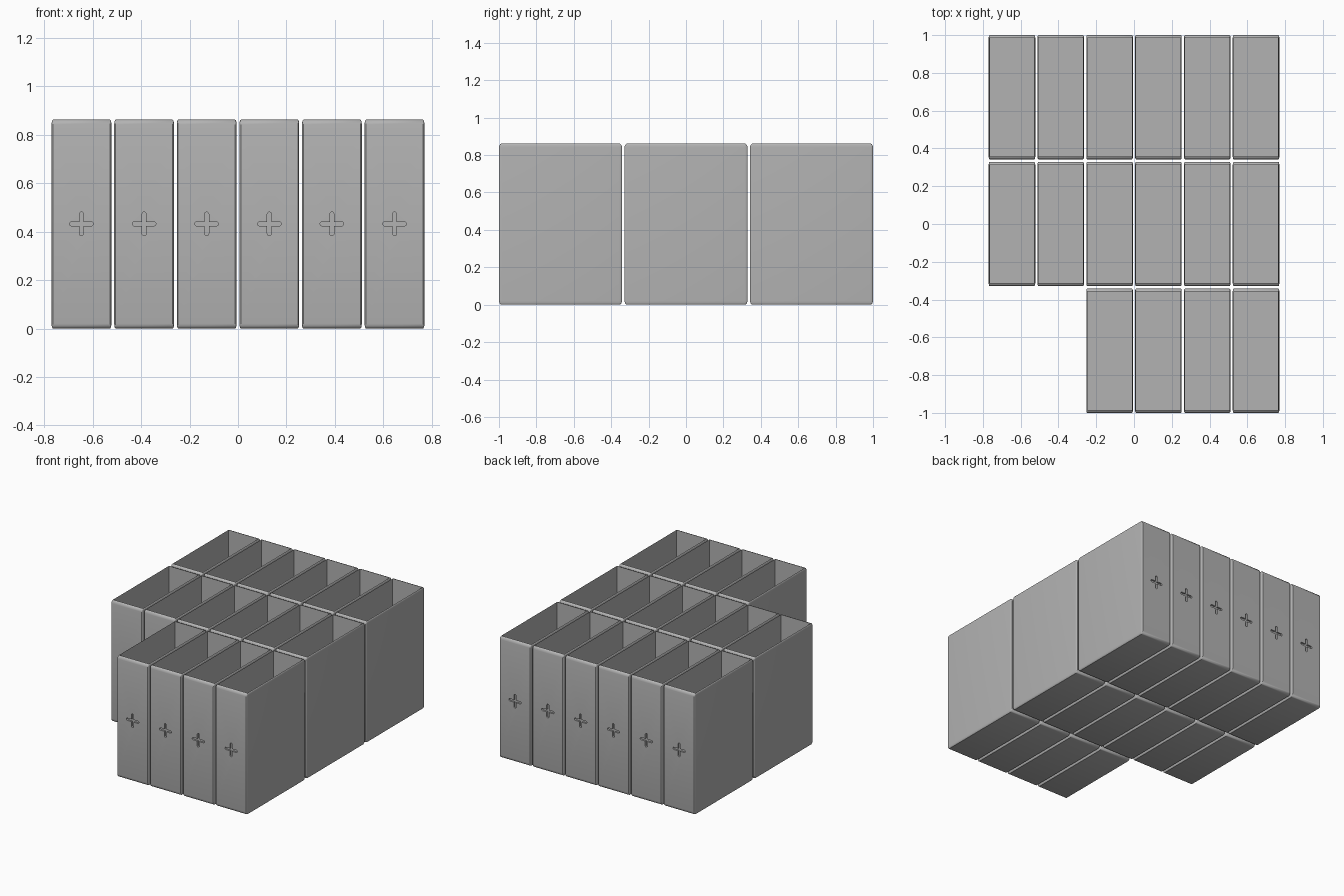
import bpy, bmesh, math
from mathutils import Matrix, Vector

if "Cube" in bpy.data.objects:
    bpy.data.objects.remove(bpy.data.objects["Cube"])

W, D, H = 0.247, 0.658, 0.862      # one open box
PX, PY = 0.2584, 0.671             # grid spacing
BEVEL = 0.024                      # share of each side, so it stretches with the box

grey = bpy.data.materials.new("plain_grey")
grey.diffuse_color = (0.45, 0.45, 0.45, 1)
grey.use_nodes = True
grey.node_tree.nodes["Principled BSDF"].inputs["Base Color"].default_value = grey.diffuse_color


def add_object(name, bm):
    mesh = bpy.data.meshes.new(name)
    bm.to_mesh(mesh)
    bm.free()
    mesh.materials.append(grey)
    obj = bpy.data.objects.new(name, mesh)
    bpy.context.collection.objects.link(obj)
    return obj


def extrude(bm, face, vec):
    result = bmesh.ops.extrude_face_region(bm, geom=[face])
    verts = [v for v in result["geom"] if isinstance(v, bmesh.types.BMVert)]
    bmesh.ops.translate(bm, verts=verts, vec=vec)


# Open box: rounded block whose top face is sunk down to a thin floor
bm = bmesh.new()
bmesh.ops.create_cube(bm, size=1)
bmesh.ops.bevel(bm, geom=bm.edges[:], offset=BEVEL, segments=3, profile=0.5, affect='EDGES')
top = max(bm.faces, key=lambda f: f.calc_center_median().z)
extrude(bm, top, (0, 0, -(1 - BEVEL)))
if top.is_valid:
    bmesh.ops.delete(bm, geom=[top], context='FACES_ONLY')
bmesh.ops.transform(bm, matrix=Matrix.Translation((0, 0, H / 2)) @ Matrix.Diagonal((W, D, H, 1)),
                    verts=bm.verts[:])
bmesh.ops.recalc_face_normals(bm, faces=bm.faces[:])
box = add_object("open_box", bm)

# Plus-shaped cutter with rounded arm ends
R, ARM = 0.0085, 0.049
bm = bmesh.new()
outline = []
for q in range(4):
    turn = Matrix.Rotation(q * math.pi / 2, 2)
    pts = [(R, -R)]
    for i in range(7):
        a = -math.pi / 2 + math.pi * i / 6
        pts.append((ARM - R + R * math.cos(a), R * math.sin(a)))
    for p in pts:
        x, z = turn @ Vector(p)
        outline.append(bm.verts.new((x, -D / 2 - 0.02, 0.432 + z)))
extrude(bm, bm.faces.new(outline), (0, 0.032, 0))
bmesh.ops.recalc_face_normals(bm, faces=bm.faces[:])
cutter = add_object("plus_cutter", bm)
cutter.hide_render = True

# Sink the plus into the end wall, then keep the finished mesh
mod = box.modifiers.new("plus_recess", 'BOOLEAN')
mod.operation = 'DIFFERENCE'
mod.solver = 'EXACT'
mod.object = cutter
bpy.context.view_layer.objects.active = box
box.select_set(True)
bpy.ops.object.modifier_apply(modifier=mod.name)
bpy.data.objects.remove(cutter)
bpy.ops.object.shade_smooth_by_angle(angle=math.radians(35))
box_mesh = box.data
bpy.data.objects.remove(box)

# Three rows of boxes; the front row lacks its two left boxes, the back row faces backwards
for row, name in enumerate(("front_box", "middle_box", "back_box")):
    for col in range(6):
        if row == 0 and col < 2:
            continue
        obj = bpy.data.objects.new(f"{name}_{col + 1}", box_mesh)
        obj.location = ((col - 2.5) * PX, (row - 1) * PY, 0)
        obj.rotation_euler.z = math.pi if row == 2 else 0
        bpy.context.collection.objects.link(obj)
